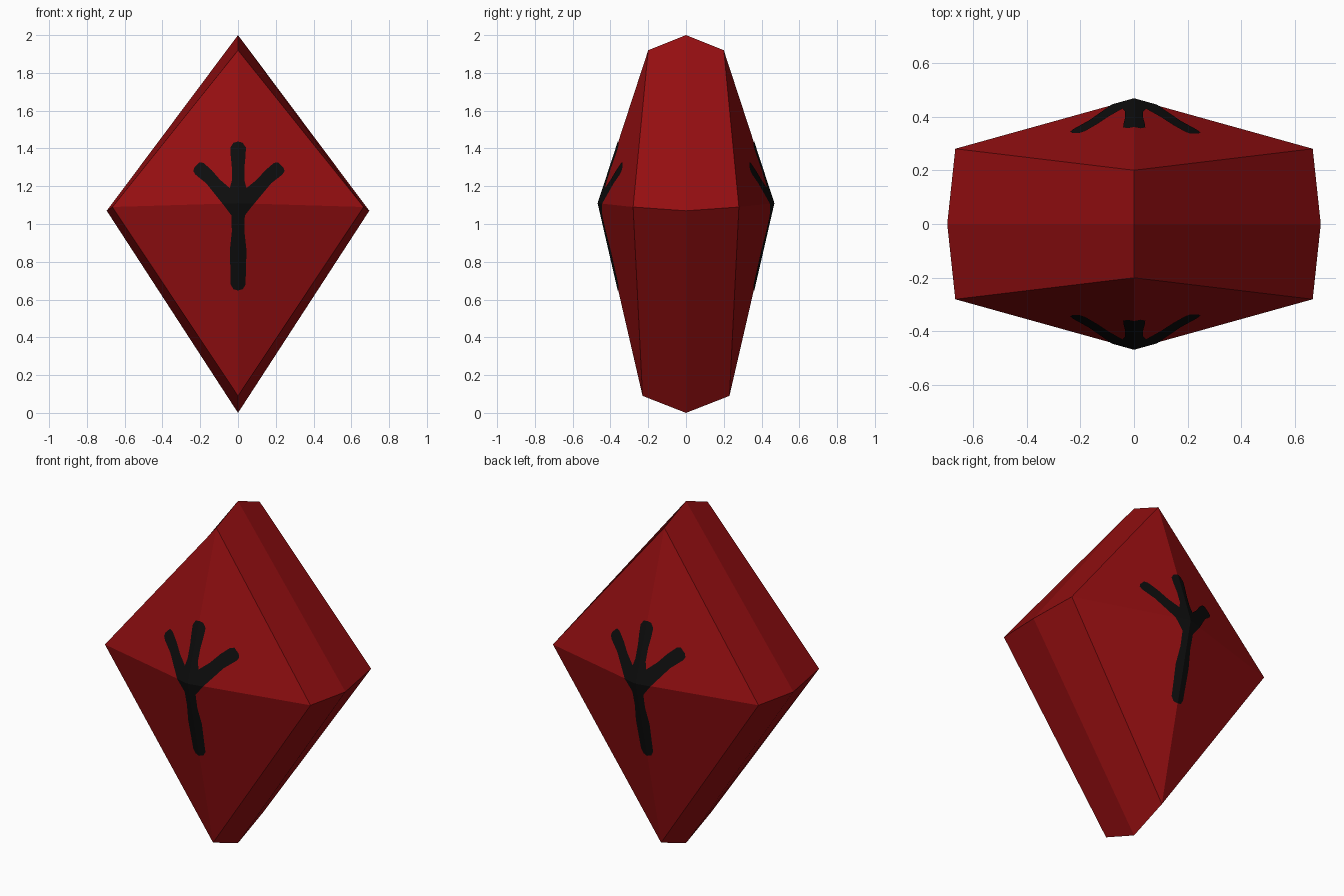
import bpy, bmesh
from mathutils import Vector

if "Cube" in bpy.data.objects:
    bpy.data.objects.remove(bpy.data.objects["Cube"])


def material(name, rgb):
    m = bpy.data.materials.new(name)
    m.diffuse_color = (*rgb, 1)
    m.use_nodes = True
    m.node_tree.nodes["Principled BSDF"].inputs["Base Color"].default_value = m.diffuse_color
    return m


def add_object(name, bm, mat):
    mesh = bpy.data.meshes.new(name)
    bm.to_mesh(mesh)
    bm.free()
    mesh.materials.append(mat)
    ob = bpy.data.objects.new(name, mesh)
    bpy.context.collection.objects.link(ob)


red = material("deep red", (0.30, 0.0045, 0.0055))
black = material("black", (0.004, 0.004, 0.004))

# Key points of the front facets (depth given as positive y)
APEX = Vector((0, 0.465, 1.11))
TOP = Vector((0, 0.20, 1.92))
SIDE = Vector((0.665, 0.28, 1.09))
BOTTOM = Vector((0, 0.23, 0.09))

# Gem: a diamond girdle, a smaller diamond either side, and two apexes
bm = bmesh.new()


def ring(top, side, bottom, sy):
    pts = (top, side, bottom, (-side[0], side[1], side[2]))
    return [bm.verts.new((p[0], p[1] * sy, p[2])) for p in pts]


girdle = ring((0, 0, 2), (0.695, 0, 1.07), (0, 0, 0), 1)
for sy in (-1, 1):
    rim = ring(TOP, SIDE, BOTTOM, sy)
    tip = bm.verts.new((0, APEX.y * sy, APEX.z))
    for i in range(4):
        j = (i + 1) % 4
        bm.faces.new((girdle[i], girdle[j], rim[j], rim[i]))
        bm.faces.new((rim[i], rim[j], tip))
bmesh.ops.recalc_face_normals(bm, faces=bm.faces)
add_object("gem", bm, red)

# Claw mark: half outline in x, z, mirrored and laid on the facets
HALF = [(0, 1.437), (0.025, 1.43), (0.042, 1.405), (0.04, 1.36), (0.034, 1.30),
        (0.034, 1.23), (0.045, 1.19), (0.10, 1.235), (0.145, 1.285),
        (0.19, 1.323), (0.212, 1.327), (0.24, 1.30), (0.247, 1.28),
        (0.235, 1.262), (0.175, 1.215), (0.125, 1.155), (0.075, 1.095),
        (0.036, 1.045), (0.034, 0.96), (0.045, 0.86), (0.042, 0.76),
        (0.04, 0.68), (0.026, 0.655), (0, 0.648)]


def plane_depth(x, z, third):
    n = (SIDE - APEX).cross(third - APEX)
    return APEX.y - (n.x * (x - APEX.x) + n.z * (z - APEX.z)) / n.y


def claw_mark(name, sy):
    bm = bmesh.new()
    ridge = Vector((SIDE.x - APEX.x, 0, SIDE.z - APEX.z))
    for sx in (1, -0.96):
        part = bmesh.new()
        part.faces.new([part.verts.new((x, 0, z)) for x, z in HALF])
        # split along the ridge so that each piece lies flat on one facet
        bmesh.ops.bisect_plane(part, geom=part.verts[:] + part.edges[:] + part.faces[:],
                               plane_co=(0, 0, APEX.z),
                               plane_no=ridge.cross(Vector((0, 1, 0))))
        for f in part.faces:
            verts = []
            for v in f.verts:
                x, z = v.co.x * abs(sx), v.co.z
                y = min(plane_depth(x, z, TOP), plane_depth(x, z, BOTTOM)) + 0.003
                verts.append(bm.verts.new((x if sx > 0 else -x, y * sy, z)))
            bm.faces.new(verts)
        part.free()
    bmesh.ops.remove_doubles(bm, verts=bm.verts, dist=1e-5)
    bm.normal_update()
    for f in bm.faces:
        if f.normal.y * sy < 0:
            f.normal_flip()
    add_object(name, bm, black)


claw_mark("front_claw_mark", -1)
claw_mark("back_claw_mark", 1)
